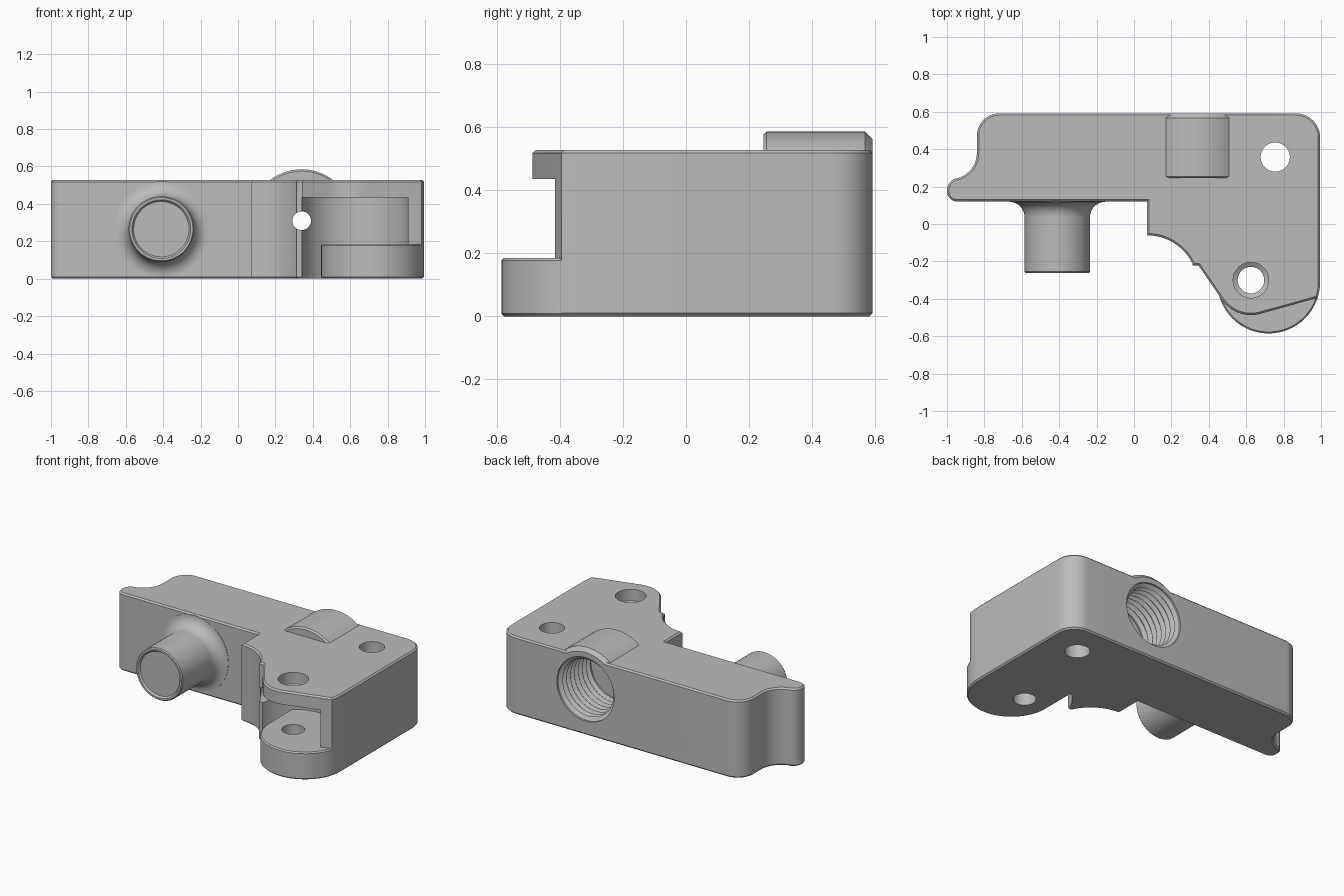
import bpy, bmesh, math
from mathutils import Vector

if "Cube" in bpy.data.objects:
    bpy.data.objects.remove(bpy.data.objects["Cube"], do_unlink=True)

grey = bpy.data.materials.new("plain grey")
grey.use_nodes = True
grey.diffuse_color = (0.5, 0.5, 0.5, 1)
grey.node_tree.nodes["Principled BSDF"].inputs["Base Color"].default_value = (0.5, 0.5, 0.5, 1)


def arc(cx, cy, r, start, end, n):
    angles = [math.radians(start + (end - start) * i / n) for i in range(n + 1)]
    return [(cx + r * math.cos(a), cy + r * math.sin(a)) for a in angles]


def finish(name, bm):
    bmesh.ops.recalc_face_normals(bm, faces=bm.faces)
    mesh = bpy.data.meshes.new(name)
    bm.to_mesh(mesh)
    bm.free()
    mesh.materials.append(grey)
    ob = bpy.data.objects.new(name, mesh)
    bpy.context.collection.objects.link(ob)
    return ob


def prism(name, outline, z0, z1, chamfer=0):
    """Extrude an outline upward and chamfer its top and bottom rims."""
    bm = bmesh.new()
    base = bm.faces.new([bm.verts.new((x, y, z0)) for x, y in outline])
    top = bmesh.ops.extrude_face_region(bm, geom=[base], use_keep_orig=True)
    for v in top["geom"]:
        if isinstance(v, bmesh.types.BMVert):
            v.co.z = z1
    bmesh.ops.recalc_face_normals(bm, faces=bm.faces)
    if chamfer:
        rims = [e for e in bm.edges if abs(e.verts[0].co.z - e.verts[1].co.z) < 1e-5]
        bmesh.ops.bevel(bm, geom=rims, offset=chamfer, segments=1, affect='EDGES')
    return finish(name, bm)


def lathe(name, profile, centre, axis, n=64):
    """Revolve (radius, position) pairs round the y or z axis."""
    bm = bmesh.new()
    rings = []
    for r, t in profile:
        ring = []
        for i in range(n):
            a = math.tau * i / n
            u, w = r * math.cos(a), r * math.sin(a)
            p = (u, t, w) if axis == 'Y' else (u, w, t)
            ring.append(bm.verts.new(Vector(p) + Vector(centre)))
        rings.append(ring)
    for a, b in zip(rings, rings[1:]):
        for i in range(n):
            j = (i + 1) % n
            bm.faces.new((a[i], a[j], b[j], b[i]))
    bm.faces.new(rings[0])
    bm.faces.new(rings[-1])
    return finish(name, bm)


def combine(target, tool, operation):
    mod = target.modifiers.new(operation, 'BOOLEAN')
    mod.operation, mod.object, mod.solver = operation, tool, 'EXACT'
    bpy.context.view_layer.objects.active = target
    bpy.ops.object.modifier_apply(modifier=mod.name)
    bpy.data.objects.remove(tool, do_unlink=True)


# Main block outline, counter-clockwise from the rounded tip of the arm
outline = (
    arc(-0.945, 0.175, 0.055, 180, 270, 6)
    + [(0.07, 0.12), (0.07, -0.06)]
    + arc(0.07, -0.33, 0.27, 86, 26, 9)
    + [(0.312, -0.222), (0.345, -0.222)]
    + arc(0.625, -0.3, 0.187, 215, 284, 10)
    + arc(0.72, -0.31, 0.275, -18, 0, 4)
    + arc(0.865, 0.462, 0.13, 0, 90, 12)
    + arc(-0.72, 0.472, 0.12, 90, 180, 12)
    + arc(-0.98, 0.38, 0.14, 0, -76, 10)
    + arc(-0.93, 0.178, 0.07, 108, 172, 6)
)
body = prism("body_block", outline, 0, 0.527, 0.01)

# Round pocket, open at the front
pocket = prism("pocket_cutter", arc(0.62, -0.3, 0.29, 0, 180, 40)
               + [(0.33, -0.8), (0.91, -0.8)], -0.1, 0.435)
combine(body, pocket, 'DIFFERENCE')

# Lower lug inside the pocket
lug = prism("lower_lug", arc(0.72, -0.31, 0.275, 180, 342, 40)
            + [(0.93, 0.05), (0.445, 0.05)], 0, 0.185, 0.008)
combine(body, lug, 'UNION')

# Raised boss round the threaded bore
boss = lathe("bore_boss", [(0.265, 0.245), (0.275, 0.255), (0.275, 0.568), (0.25, 0.592)],
             (0.34, 0, 0.31), 'Y', 96)
combine(body, boss, 'UNION')

# Threaded bore with a narrow passage to the front
thread = [(0.19, 0.26)]
pitch = 0.042
for i in range(7):
    y = 0.27 + i * pitch
    thread += [(0.19, y), (0.215, y + pitch * 0.4), (0.215, y + pitch * 0.6), (0.19, y + pitch * 0.98)]
thread += [(0.215, 0.58), (0.215, 0.7)]
combine(body, lathe("bore_cutter", thread, (0.34, 0, 0.31), 'Y'), 'DIFFERENCE')
combine(body, lathe("passage_cutter", [(0.05, -0.7), (0.05, 0.3)], (0.34, 0, 0.31), 'Y', 32), 'DIFFERENCE')

# Vertical holes, the front one countersunk
combine(body, lathe("rear_hole_cutter", [(0.078, -0.1), (0.078, 0.7)], (0.755, 0.358, 0), 'Z', 48), 'DIFFERENCE')
combine(body, lathe("front_hole_cutter", [(0.071, -0.1), (0.071, 0.435), (0.095, 0.45), (0.095, 0.7)],
                    (0.625, -0.3, 0), 'Z', 48), 'DIFFERENCE')

# Round spigot with a filleted root
spigot = lathe("front_spigot", [(0.255, 0.14)] + arc(0.255, 0.038, 0.08, 90, 180, 12)
               + [(0.175, -0.255), (0.169, -0.262), (0.157, -0.262), (0.148, -0.25)],
               (-0.41, 0, 0.265), 'Y')

for ob in (body, spigot):
    bpy.ops.object.select_all(action='DESELECT')
    ob.select_set(True)
    bpy.context.view_layer.objects.active = ob
    bpy.ops.object.shade_smooth_by_angle(angle=math.radians(30))
